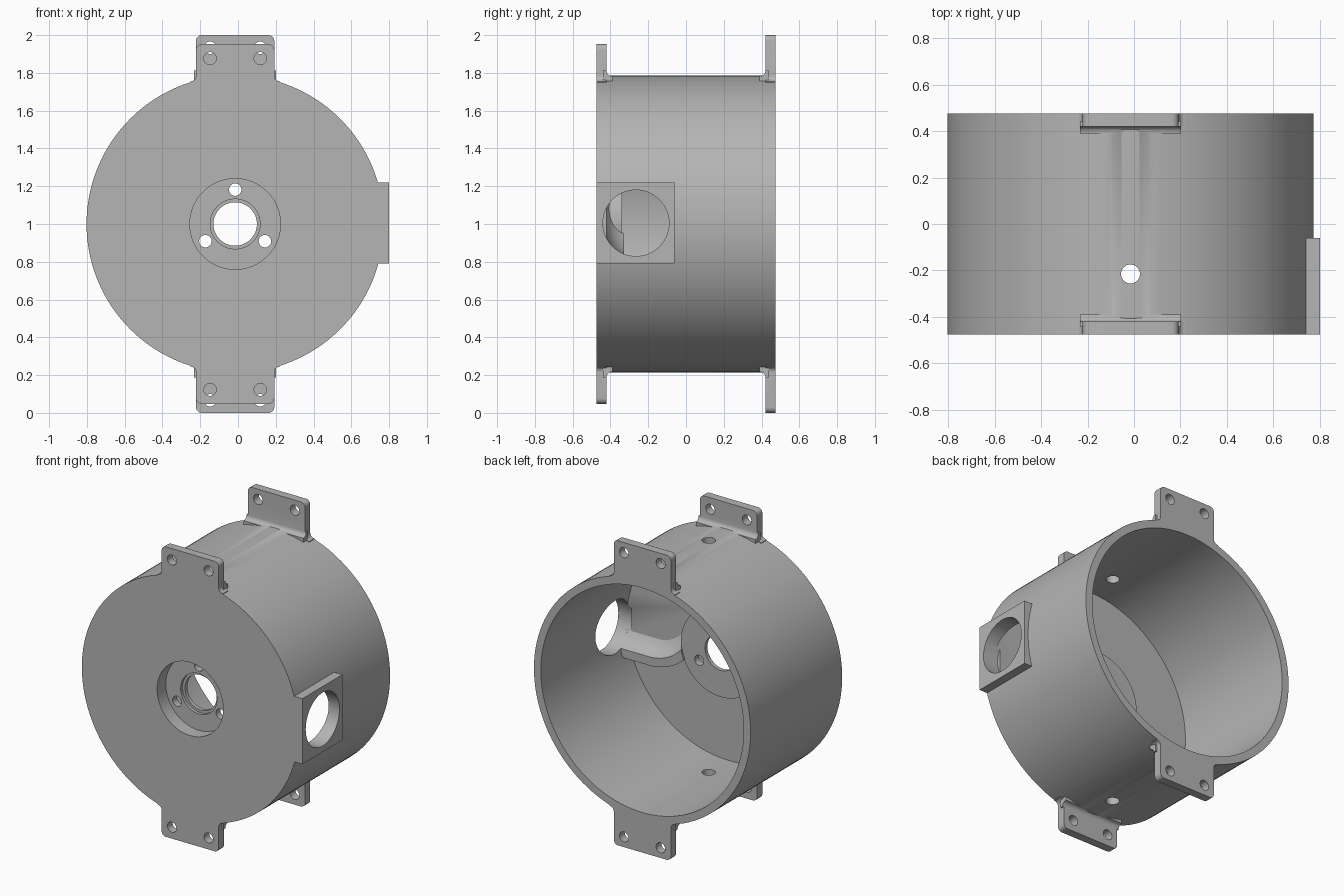
import bpy, bmesh, math
from mathutils import Vector, Matrix

if "Cube" in bpy.data.objects:
    bpy.data.objects.remove(bpy.data.objects["Cube"], do_unlink=True)

CX, CZ = -0.015, 1.0          # axis of the drum
FRONT, BACK = -0.475, 0.475
FLOOR, BOSS = -0.42, -0.34    # inner face of the end wall, face of the hub
R_OUT, R_IN, R_BOSS = 0.787, 0.737, 0.29

grey = bpy.data.materials.new("plain grey")
grey.use_nodes = True
colour = (0.46, 0.46, 0.46, 1)
grey.diffuse_color = colour
grey.node_tree.nodes["Principled BSDF"].inputs["Base Color"].default_value = colour


def finish(bm, name):
    bmesh.ops.recalc_face_normals(bm, faces=bm.faces)
    mesh = bpy.data.meshes.new(name)
    bm.to_mesh(mesh)
    bm.free()
    mesh.materials.append(grey)
    obj = bpy.data.objects.new(name, mesh)
    bpy.context.collection.objects.link(obj)
    return obj


def cylinder(name, axis, start, end, radius, at, sides=48):
    """Cylinder along an axis; 'at' gives the other two coordinates in order."""
    bm = bmesh.new()
    bmesh.ops.create_cone(bm, cap_ends=True, segments=sides, radius1=radius,
                          radius2=radius, depth=end - start)
    turn = {"x": Matrix.Rotation(math.pi / 2, 4, "Y"),
            "y": Matrix.Rotation(math.pi / 2, 4, "X"),
            "z": Matrix.Identity(4)}[axis]
    place = list(at)
    place.insert("xyz".index(axis), (start + end) / 2)
    bmesh.ops.transform(bm, matrix=Matrix.Translation(place) @ turn, verts=bm.verts)
    return finish(bm, name)


def box(name, low, high):
    bm = bmesh.new()
    bmesh.ops.create_cube(bm, size=1)
    for v in bm.verts:
        v.co = Vector([lo + (c + 0.5) * (hi - lo) for c, lo, hi in zip(v.co, low, high)])
    return finish(bm, name)


def loft(name, rings):
    """Closed solid through a row of matching closed rings."""
    bm = bmesh.new()
    rows = [[bm.verts.new(p) for p in ring] for ring in rings]
    n = len(rows[0])
    for a, b in zip(rows, rows[1:]):
        for i in range(n):
            j = (i + 1) % n
            bm.faces.new((a[i], a[j], b[j], b[i]))
    bm.faces.new(rows[0])
    bm.faces.new(rows[-1])
    return finish(bm, name)


def boolean(target, tool, operation):
    mod = target.modifiers.new(operation.lower(), "BOOLEAN")
    mod.operation, mod.solver, mod.object = operation, "EXACT", tool
    bpy.context.view_layer.objects.active = target
    bpy.ops.object.modifier_apply(modifier=mod.name)
    bpy.data.objects.remove(tool, do_unlink=True)


def add(tool):
    boolean(housing, tool, "UNION")


def cut(tool):
    boolean(housing, tool, "DIFFERENCE")


def arc(cx, cy, r, a0, a1, steps=6):
    angles = [math.radians(a0 + (a1 - a0) * i / steps) for i in range(steps + 1)]
    return [(cx + r * math.cos(a), cy + r * math.sin(a)) for a in angles]


# Drum body
housing = cylinder("housing", "y", FRONT, BACK, R_OUT, (CX, CZ), 128)

# Mounting lugs: rounded tab with filleted root, mirrored top and bottom
W, ROOT, FIL = 0.207, 0.755, 0.03
for y0, y1, height, inward in ((FRONT, FLOOR, 0.952, 1), (-FLOOR, BACK, 1.0, -1)):
    half = [(W + FIL, ROOT - 0.04)] + arc(W + FIL, ROOT + FIL, FIL, 270, 180)
    half += arc(W - FIL, height - FIL, FIL, 0, 90)
    outline = half + [(-x, z) for x, z in reversed(half)]
    face = y1 if inward > 0 else y0
    # curved fillet between the tab and the drum
    root_z = R_OUT - 0.005
    fillet = [(face - inward * 0.02, root_z + FIL), (face - inward * 0.02, root_z - 0.06),
              (face + inward * FIL, root_z - 0.06)]
    fillet += [(face + inward * (FIL - FIL * math.sin(t)), root_z + FIL - FIL * math.cos(t))
               for t in [i * math.pi / 12 for i in range(7)]]
    for side in (1, -1):
        add(loft("lug", [[(CX + x, y, CZ + side * z) for x, z in outline] for y in (y0, y1)]))
        add(loft("lug_fillet", [[(CX + x, y, CZ + side * z) for y, z in fillet]
                                for x in (-W - 0.01, W + 0.01)]))

# Square pad for the side port
add(box("port_pad", (0.6, FRONT, 0.79), (0.8, -0.06, 1.22)))

# Hollow interior, side port, hub
cut(cylinder("cavity", "y", FLOOR, 0.6, R_IN, (CX, CZ), 128))
PORT_Y, PORT_R = -0.265, 0.175
cut(cylinder("port_bore", "x", 0.69, 0.9, PORT_R, (PORT_Y, 1.005), 64))
add(cylinder("hub", "y", FLOOR - 0.02, BOSS, R_BOSS, (CX, CZ), 96))

# Curved guide that turns the port channel upwards beside the hub
BEND_X, BEND_Z, LIP = 0.5, 1.15, -0.328
bore_r = BEND_Z - 1.005
section = []
for i in range(9):
    y = LIP + (FLOOR - LIP) * i / 8
    section.append((bore_r + math.sqrt(PORT_R ** 2 - (y - PORT_Y) ** 2), y))
section += [(section[-1][0], FLOOR - 0.02), (0.365, FLOOR - 0.02), (0.365, LIP)]
rings = [[(0.715, y, BEND_Z - r) for r, y in section]]
for i in range(25):
    a = math.radians(270 - 90 * i / 24)
    rings.append([(BEND_X + r * math.cos(a), y, BEND_Z + r * math.sin(a)) for r, y in section])
guide = loft("guide", rings)
boolean(guide, cylinder("hub_clear", "y", -0.6, 0, R_BOSS - 0.005, (CX, CZ), 96), "DIFFERENCE")
add(guide)

# Front recess and stepped shaft hole
cut(cylinder("recess", "y", -0.6, -0.385, 0.24, (CX, CZ), 96))
cut(cylinder("shaft_step", "y", -0.6, -0.365, 0.132, (CX, CZ), 64))
cut(cylinder("shaft_hole", "y", -0.6, 0, 0.115, (CX, CZ), 64))

# Three hub screw holes
for x, z in arc(CX, CZ, 0.182, 90, 330, 2):
    cut(cylinder("hub_screw", "y", -0.6, 0, 0.033, (x, z), 32))

# Lug holes and the vertical pin holes
for side in (1, -1):
    for x in (-0.133, 0.133):
        for y, z in ((FRONT, 0.877), (BACK, 0.933)):
            cut(cylinder("lug_hole", "y", y - 0.1, y + 0.1, 0.033,
                         (CX + x, CZ + side * z), 32))
    mid = CZ + side * 0.75
    cut(cylinder("pin_hole", "z", mid - 0.15, mid + 0.15, 0.041, (CX, -0.215), 32))

# Smooth shading with crisp edges
bpy.ops.object.select_all(action="DESELECT")
housing.select_set(True)
bpy.context.view_layer.objects.active = housing
bpy.ops.object.shade_smooth_by_angle(angle=math.radians(30))
